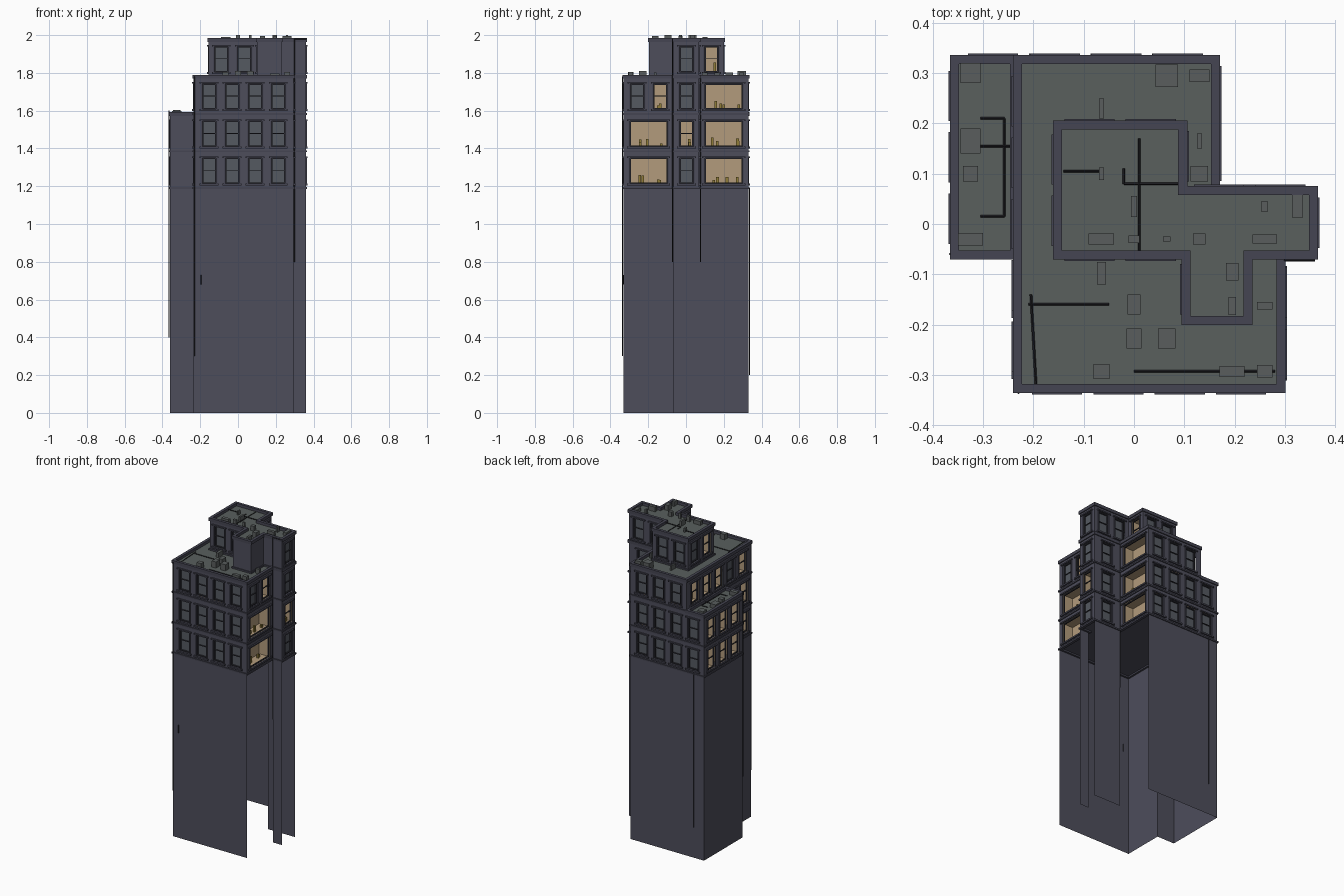
import bpy, bmesh, random
from mathutils import Vector

if "Cube" in bpy.data.objects:
    bpy.data.objects.remove(bpy.data.objects["Cube"])

random.seed(4)
Z = Vector((0, 0, 1))
LEVELS = [1.195, 1.39, 1.588, 1.785, 1.98]
COLORS = {
    "walls": (.075, .075, .105), "ledges": (.06, .06, .085), "roofs": (.1, .115, .11),
    "window_glass": (.09, .1, .12), "window_frames": (.03, .03, .04),
    "lit_rooms": (.45, .33, .2), "room_furniture": (.28, .2, .04),
    "roof_units": (.1, .11, .11), "cables": (.02, .02, .025),
}
parts = {name: bmesh.new() for name in COLORS}


def face(part, pts):
    bm = parts[part]
    return bm.faces.new([bm.verts.new(p) for p in pts])


def box(part, o, ax, ay, az):
    """Box with corner o and three edge vectors."""
    v = [parts[part].verts.new(o + ax * i + ay * j + az * k)
         for i in (0, 1) for j in (0, 1) for k in (0, 1)]
    for f in ((0, 1, 3, 2), (4, 6, 7, 5), (0, 4, 5, 1), (2, 3, 7, 6), (0, 2, 6, 4), (1, 5, 7, 3)):
        parts[part].faces.new([v[i] for i in f])


def edges(poly):
    """Wall runs of a footprint: start, direction, outward normal, length."""
    for a, b in zip(poly, poly[1:] + poly[:1]):
        a, b = Vector((*a, 0)), Vector((*b, 0))
        d = (b - a).normalized()
        yield a, d, Vector((d.y, -d.x, 0)), (b - a).length


def offset(poly, dist):
    ns = [e[2] for e in edges(poly)]
    return [(p[0] + dist * (ns[i] + ns[i - 1]).x, p[1] + dist * (ns[i] + ns[i - 1]).y)
            for i, p in enumerate(poly)]


def ring(poly, z0, z1, out=.006, inn=.012):
    """Ledge or parapet running round a footprint."""
    o, i = offset(poly, out), offset(poly, -inn)
    loops = [[(*p, z) for p in q] for q, z in ((o, z0), (o, z1), (i, z1), (i, z0))]
    n = len(poly)
    for k in range(4):
        a, b = loops[k], loops[(k + 1) % 4]
        for j in range(n):
            m = (j + 1) % n
            face("ledges", [a[j], a[m], b[m], b[j]])


def window(a, d, n, u, w, z0, z1, lit):
    """Frame, sill, head and either glass or a lit room, in one opening."""
    def P(s, z, dep=0):
        return a + d * s - n * dep + Z * z
    l, r = u - w / 2, u + w / 2
    room = .075 if lit else .014
    part = "lit_rooms" if lit else "walls"
    for p, q in (((l, z0), (r, z0)), ((r, z0), (r, z1)), ((r, z1), (l, z1)), ((l, z1), (l, z0))):
        face(part, [P(*p, .001), P(*q, .001), P(*q, room), P(*p, room)])
    face("lit_rooms" if lit else "window_glass", [P(l, z0, room), P(r, z0, room), P(r, z1, room), P(l, z1, room)])
    t = .006
    for s in (l, r - t):
        box("window_frames", P(s, z0, .012), d * t, n * .008, Z * (z1 - z0))
    for z in (z0, z1 - t):
        box("window_frames", P(l, z, .012), d * w, n * .008, Z * t)
    if w < .1:
        box("window_frames", P(l, (z0 + z1) / 2, .012), d * w, n * .006, Z * .004)
    for z, h in ((z0 - .01, .01), (z1, .008)):
        box("ledges", P(l - .014, z), d * (w + .028), n * .009, Z * h)
    for s in (l - .008, r):
        box("ledges", P(s, z0), d * .008, n * .004, Z * (z1 - z0))
    if lit:
        for k in range(2 if w < .1 else 4):
            s = random.uniform(l + .01, r - .025)
            box("room_furniture", P(s, z0, random.uniform(.04, .06)), d * .014, n * .014,
                Z * random.uniform(.015, .05))


def bays(a, d, n, length, level):
    """Window layout (centre, width, lit) of one wall run on one storey."""
    count = round(length / .131 - .2)
    if n.y < -.5 and (count < 2 or length < .2):
        return []
    if level == 3 and n.x > .5 and a.y < -.1:
        return []
    if count < 1:
        return []
    if n.x > .5 and count == 2 and not (level == 2 and a.y < 0):
        return [(length / 2, .2, True)]
    out = []
    for k in range(count):
        lit = n.x < -.5 and (a.x < -.3 or random.random() < .4)
        lit = lit or (n.x > .5 and (k == 1 or level == 1 or abs(a.x - .1) < .01))
        out.append((length / 2 + (k - (count - 1) / 2) * .122, .072, lit))
    return out


def storey(poly, level):
    z0, z1 = LEVELS[level], LEVELS[level + 1]
    w0, w1 = z0 + .02, z0 + .155
    for a, d, n, length in edges(poly):
        def panel(u0, u1, b, t):
            face("walls", [a + d * u0 + Z * b, a + d * u1 + Z * b, a + d * u1 + Z * t, a + d * u0 + Z * t])
        ws, u = bays(a, d, n, length, level), 0
        for c, w, lit in ws:
            panel(u, c - w / 2, w0, w1)
            u = c + w / 2
            window(a, d, n, c, w, w0, w1, lit)
        panel(u, length, w0, w1)
        panel(0, length, z0, w0)
        panel(0, length, w1, z1)
    ring(poly, z0 - .01, z0)


# footprints, stepping back towards the top
base = [(-.36, -.065), (-.235, -.065), (-.235, -.33), (.295, -.33), (.295, -.065),
        (.36, -.065), (.36, .07), (.165, .07), (.165, .33), (-.36, .33)]
upper = [(-.235, -.33), (.295, -.33), (.295, -.065), (.36, -.065), (.36, .07),
         (.165, .07), (.165, .33), (-.235, .33)]
left = [(-.36, -.065), (-.235, -.065), (-.235, .33), (-.36, .33)]
pent = [(-.155, -.065), (.1, -.065), (.1, -.195), (.23, -.195), (.23, -.065),
        (.36, -.065), (.36, .07), (.1, .07), (.1, .2), (-.155, .2)]

# plain shaft, open underneath and on the right side
for a, d, n, length in edges(base):
    if n.x < .5:
        b = a + d * length
        face("walls", [a, b, b + Z * LEVELS[0], a + Z * LEVELS[0]])
face("walls", [(*p, LEVELS[0]) for p in reversed(base)])

# storeys
for level, poly in enumerate((base, base, upper, pent)):
    storey(poly, level)

# roofs and parapets
for poly, z in ((left, LEVELS[2]), (upper, LEVELS[3]), (pent, LEVELS[4])):
    face("roofs", [(*p, z - .014) for p in poly])
    ring(poly, z - .016, z + .004)

# rooftop units: x, y, width, depth, height
units = {
    1.574: [(-.325, .3, .04, .04, .03), (-.325, .165, .04, .05, .025), (-.325, .1, .03, .03, .03),
            (-.325, -.03, .05, .025, .025)],
    1.771: [(.065, .295, .045, .045, .04), (.13, .295, .04, .025, .03), (.13, .1, .035, .03, .03),
            (.13, .165, .01, .03, .03), (-.065, .23, .01, .04, .03), (-.065, -.098, .018, .045, .03),
            (0, -.16, .025, .04, .03), (0, -.228, .03, .04, .04), (.065, -.228, .035, .04, .04),
            (-.065, -.293, .032, .03, .035), (.195, -.293, .05, .022, .025), (.26, -.293, .03, .025, .035),
            (.26, -.163, .03, .015, .03)],
    1.966: [(-.065, .1, .01, .025, .025), (-.065, -.03, .05, .022, .025), (0, .035, .012, .042, .034),
            (0, -.03, .022, .015, .034), (.065, -.03, .015, .01, .034), (.13, -.03, .025, .022, .03),
            (.26, -.03, .048, .018, .03), (.26, .035, .012, .022, .034), (.325, .035, .022, .045, .02),
            (.195, -.095, .025, .035, .034), (.195, -.163, .015, .035, .03)],
}
for z, row in units.items():
    for x, y, w, dp, h in row:
        box("roof_units", Vector((x - w / 2, y - dp / 2, z)), Vector((w, 0, 0)), Vector((0, dp, 0)), Z * h)

# cables over the roofs and down the walls
runs = [
    [(.01, .17, 1.975), (.01, -.06, 1.975)], [(-.14, .105, 1.975), (-.06, .105, 1.975)],
    [(-.02, .11, 1.975), (-.02, .08, 1.975), (.09, .08, 1.975)],
    [(-.305, .21, 1.58), (-.258, .21, 1.58), (-.258, .015, 1.58), (-.305, .015, 1.58)],
    [(-.345, .155, 1.58), (-.238, .155, 1.58)], [(-.21, -.16, 1.776), (-.05, -.16, 1.776)],
    [(-.205, -.14, 1.776), (-.195, -.32, 1.776)], [(0, -.293, 1.776), (.28, -.293, 1.776)],
    [(.36, -.072, 1.98), (.3, -.072, 1.98), (.3, -.072, .8)],
    [(-.23, -.336, 1.78), (-.23, -.336, .3)], [(-.366, -.06, 1.6), (-.366, -.06, .4)],
    [(-.29, .336, 1.19), (-.29, .336, .2)], [(.17, .076, 1.78), (.17, .076, .8)],
    [(-.195, -.331, .73), (-.195, -.331, .68)],
]
for run in runs:
    for p, q in zip(run, run[1:]):
        p, q = Vector(p), Vector(q)
        d = q - p
        s = d.normalized().orthogonal() * .0025
        t = d.normalized().cross(s)
        box("cables", p - s / 2 - t / 2, s, t, d)

# turn every collected part into an object
for name, bm in parts.items():
    if name not in ("walls", "lit_rooms", "roofs", "window_glass"):
        bmesh.ops.recalc_face_normals(bm, faces=bm.faces)
    mesh = bpy.data.meshes.new(name)
    bm.to_mesh(mesh)
    bm.free()
    mat = bpy.data.materials.new(name)
    mat.diffuse_color = (*COLORS[name], 1)
    mat.use_nodes = True
    mat.node_tree.nodes["Principled BSDF"].inputs["Base Color"].default_value = mat.diffuse_color
    mesh.materials.append(mat)
    bpy.context.collection.objects.link(bpy.data.objects.new(name, mesh))
